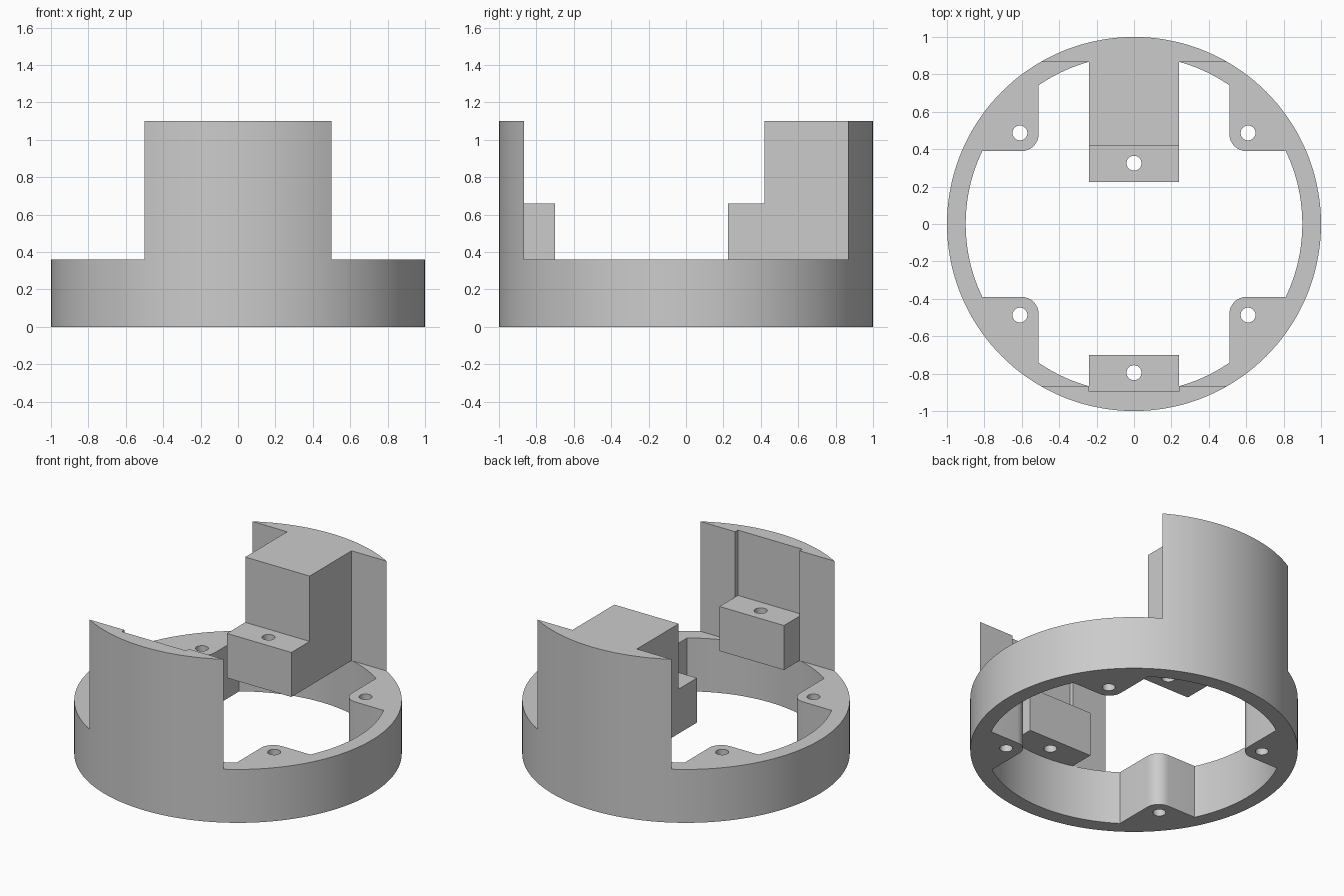
import bpy, bmesh
from math import sin, cos, asin, acos, radians, pi, sqrt

cube = bpy.data.objects.get("Cube")
if cube:
    bpy.data.objects.remove(cube, do_unlink=True)

GREY = (0.6, 0.6, 0.6, 1.0)
grey = bpy.data.materials.new("plain grey")
grey.use_nodes = True
grey.diffuse_color = GREY
grey.node_tree.nodes["Principled BSDF"].inputs["Base Color"].default_value = GREY

RING_TOP, BRACKET_TOP, WALL_TOP = 0.36, 0.66, 1.10
INNER = 0.90            # inner radius of the ring
HALF = 0.24             # half width of the brackets
CHORD = sqrt(0.75)      # flat inner side of the walls
HOLE = 0.04


def arc(cx, cy, r, a0, a1, n):
    """Points on an arc, both ends included."""
    return [(cx + r * cos(a0 + (a1 - a0) * i / n),
             cy + r * sin(a0 + (a1 - a0) * i / n)) for i in range(n + 1)]


def circle(cx, cy, r, n):
    return arc(cx, cy, r, 0, 2 * pi, n)[:-1]


def plate(name, loops, z0, z1):
    """Extrude a filled outline; the loops after the first are holes."""
    curve = bpy.data.curves.new(name, 'CURVE')
    curve.dimensions = '2D'
    curve.fill_mode = 'BOTH'
    curve.extrude = (z1 - z0) / 2
    for loop in loops:
        spline = curve.splines.new('POLY')
        spline.points.add(len(loop) - 1)
        for point, (x, y) in zip(spline.points, loop):
            point.co = (x, y, 0, 1)
        spline.use_cyclic_u = True
    helper = bpy.data.objects.new(name + " outline", curve)
    bpy.context.collection.objects.link(helper)
    bpy.context.view_layer.update()
    graph = bpy.context.evaluated_depsgraph_get()
    mesh = bpy.data.meshes.new_from_object(helper.evaluated_get(graph))
    bpy.data.objects.remove(helper, do_unlink=True)

    bm = bmesh.new()
    bm.from_mesh(mesh)
    bmesh.ops.remove_doubles(bm, verts=bm.verts, dist=0.0001)
    bmesh.ops.recalc_face_normals(bm, faces=bm.faces)
    bmesh.ops.translate(bm, verts=bm.verts, vec=(0, 0, (z0 + z1) / 2))
    bm.to_mesh(mesh)
    bm.free()
    mesh.materials.clear()
    mesh.materials.append(grey)
    obj = bpy.data.objects.new(name, mesh)
    bpy.context.collection.objects.link(obj)
    bpy.ops.object.select_all(action='DESELECT')
    obj.select_set(True)
    bpy.context.view_layer.objects.active = obj
    bpy.ops.object.shade_smooth_by_angle(angle=radians(30))
    return obj


def rectangle(y0, y1):
    return [(-HALF, y0), (HALF, y0), (HALF, y1), (-HALF, y1)]


# Base ring: one quarter of the inner outline with its screw pad, mirrored
PAD_X, PAD_Y, FILLET = 0.51, 0.39, 0.09
quarter = arc(0, 0, INNER, 0, asin(PAD_Y / INNER), 10)
quarter += arc(PAD_X + FILLET, PAD_Y + FILLET, FILLET, 1.5 * pi, pi, 8)
quarter += arc(0, 0, INNER, acos(PAD_X / INNER), pi / 2, 14)
half = quarter + [(-x, y) for x, y in reversed(quarter[:-1])]
inner = half + [(x, -y) for x, y in reversed(half[1:-1])]
screw_holes = [circle(sx * 0.61, sy * 0.487, HOLE, 24)
               for sx in (-1, 1) for sy in (-1, 1)]
plate("base_ring", [circle(0, 0, 1, 144), inner] + screw_holes, 0, RING_TOP)

# Back wall with its thick central block, and the bracket step before it
back = arc(0, 0, 1, pi / 3, 2 * pi / 3, 24)
back += [(-HALF, CHORD), (-HALF, 0.42), (HALF, 0.42), (HALF, CHORD)]
plate("back_wall", [back], RING_TOP, WALL_TOP)
plate("back_bracket", [rectangle(0.225, 0.42), circle(0, 0.325, HOLE, 24)],
      RING_TOP, BRACKET_TOP)

# Front wall with a shallow slot, and the bracket seated in the slot
SLOT = -0.895
front = arc(0, 0, 1, -2 * pi / 3, -pi / 3, 24)
front += [(HALF, -CHORD), (HALF, SLOT), (-HALF, SLOT), (-HALF, -CHORD)]
plate("front_wall", [front], RING_TOP, WALL_TOP)
plate("front_bracket", [rectangle(SLOT, -0.70), circle(0, -0.795, HOLE, 24)],
      RING_TOP, BRACKET_TOP)
